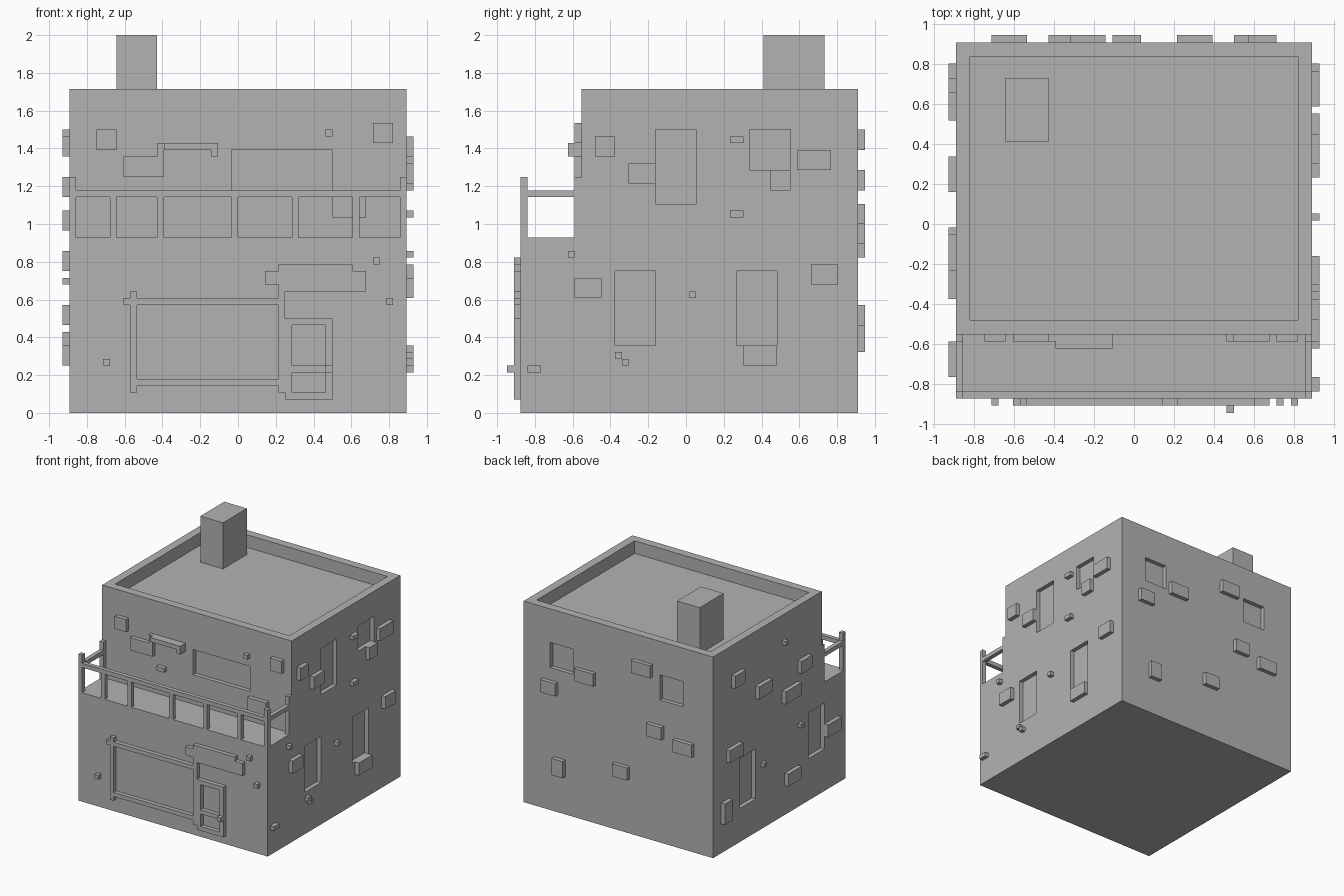
import bpy
import bmesh

cube = bpy.data.objects.get("Cube")
if cube:
    bpy.data.objects.remove(cube, do_unlink=True)

GREY = (0.45, 0.45, 0.45, 1)
plaster = bpy.data.materials.new("grey plaster")
plaster.use_nodes = True
plaster.diffuse_color = GREY
plaster.node_tree.nodes["Principled BSDF"].inputs["Base Color"].default_value = GREY

# Everything sits on a grid of small blocks; all sizes below are in blocks
BLOCK = 1 / 28
SIDE, FRONT, WALL, BACK = 25, -24, -15, 26
DECK, ROOF, TOP = 26, 45, 48
SUNK = 0.2  # how far trim is let into its wall

# Wall name: axis it faces along, direction, position
WALLS = {
    "front": ("y", -1, FRONT),
    "upper": ("y", -1, WALL),
    "back": ("y", 1, BACK),
    "right": ("x", 1, SIDE),
    "left": ("x", -1, -SIDE),
}


def place(x, y, z):
    """Grid position to model position."""
    return (x * BLOCK, (y - 0.5) * BLOCK, z * BLOCK)


def make_object(name, bm):
    bmesh.ops.recalc_face_normals(bm, faces=bm.faces)
    mesh = bpy.data.meshes.new(name)
    bm.to_mesh(mesh)
    bm.free()
    mesh.materials.append(plaster)
    obj = bpy.data.objects.new(name, mesh)
    bpy.context.collection.objects.link(obj)
    return obj


def boxes(name, spans):
    """One object made of boxes given as (x0, x1, y0, y1, z0, z1)."""
    bm = bmesh.new()
    for x0, x1, y0, y1, z0, z1 in spans:
        for v in bmesh.ops.create_cube(bm, size=1)["verts"]:
            v.co = place(x0 if v.co.x < 0 else x1,
                         y0 if v.co.y < 0 else y1,
                         z0 if v.co.z < 0 else z1)
    return make_object(name, bm)


def on_wall(wall, left, bottom, width, height, depth=SUNK, out=1):
    """Box on a wall, reaching depth into it and out from it."""
    axis, sign, pos = WALLS[wall]
    near, far = sorted((pos - sign * depth, pos + sign * out))
    right, top = left + width, bottom + height
    if axis == "y":
        return (left, right, near, far, bottom, top)
    return (near, far, left, right, bottom, top)


def frame(wall, left, bottom, width, height):
    """Four bars, one block wide, around a rectangle."""
    return [
        on_wall(wall, left, bottom, 1, height),
        on_wall(wall, left + width - 1, bottom, 1, height),
        on_wall(wall, left + 1, bottom, width - 2, 1),
        on_wall(wall, left + 1, bottom + height - 1, width - 2, 1),
    ]


def stones(wall, bricks, pebbles):
    """Raised bricks (left, bottom, width) and single-block pebbles (left, bottom)."""
    spans = [on_wall(wall, u, z, w, 3) for u, z, w in bricks]
    spans += [on_wall(wall, u, z, 1, 1) for u, z in pebbles]
    boxes(wall + "_wall_stones", spans)


# House body: stepped side profile extruded across the width
bm = bmesh.new()
profile = [(FRONT, 0), (BACK, 0), (BACK, TOP), (WALL, TOP), (WALL, DECK), (FRONT, DECK)]
face = bm.faces.new([bm.verts.new(place(-SIDE, y, z)) for y, z in profile])
moved = bmesh.ops.extrude_face_region(bm, geom=[face])["geom"]
bmesh.ops.translate(bm, vec=(2 * SIDE * BLOCK, 0, 0),
                    verts=[v for v in moved if isinstance(v, bmesh.types.BMVert)])
body = make_object("house_body", bm)

# Sunken roof and recessed windows: wall, left, bottom, width, height
windows = [
    ("upper", -1, 33, 15, 6),
    ("right", -4, 31, 6, 11),
    ("right", 10, 36, 6, 6),
    ("right", 8, 10, 6, 11),
    ("right", -10, 10, 6, 11),
    ("left", 10, 8, 6, 12),
    ("left", -16, 10, 6, 11),
    ("back", 12, 34, 6, 6),
    ("back", -17, 34, 6, 6),
]
cuts = [on_wall(*window, depth=1) for window in windows]
cuts.append((2 - SIDE, SIDE - 2, WALL + 2, BACK - 2, ROOF, TOP + 1))
cutter = boxes("recess_cutter", cuts)
cutter.hide_render = True
recess = body.modifiers.new("recesses", "BOOLEAN")
recess.operation = "DIFFERENCE"
recess.solver = "EXACT"
recess.object = cutter
bpy.context.view_layer.objects.active = body
bpy.ops.object.modifier_apply(modifier=recess.name)
bpy.data.objects.remove(cutter, do_unlink=True)

# Chimney
boxes("chimney", [(-18, -12, 12, 21, ROOF - SUNK, 56)])

# Balcony railing: front rail on balusters, then side rails and corner posts
rail, post_top = DECK + 6, DECK + 9
railing = [(1 - SIDE, SIDE - 1, FRONT, FRONT + 1, rail, rail + 1)]
for x in (-19, -12, -1, 8, 17):
    railing.append((x, x + 1, FRONT, FRONT + 1, DECK - SUNK, rail))
for x in (-SIDE, SIDE - 1):
    railing.append((x, x + 1, FRONT + 1, WALL - 1, rail, rail + 1))
    for y in (FRONT, WALL - 1):
        railing.append((x, x + 1, y, y + 1, DECK - SUNK, post_top))
boxes("balcony_railing", railing)

# Shop window frame with overshooting bars
boxes("shop_window_frame", [
    on_wall("front", -16, 3, 1, 15),
    on_wall("front", 6, 3, 1, 15),
    on_wall("front", -17, 16, 23, 1),
    on_wall("front", -15, 4, 21, 1),
])

# Door: two stacked panels framed by bars, with a knob
door = frame("front", 7, 6, 7, 8) + frame("front", 7, 2, 7, 5)
boxes("door_frame", door)
boxes("door_knob", [on_wall("front", 13, 6, 1, 1, out=2)])

# Sign board over the door, with side tabs
boxes("sign_board", [
    on_wall("front", 6, 18, 11, 4),
    on_wall("front", 4, 19, 2, 2),
    on_wall("front", 17, 18, 2, 3),
])

# Lamp bar above the balcony
boxes("lamp_bar", [
    on_wall("upper", -12, 38, 1, 2),
    on_wall("upper", -11, 39, 7, 1, out=2),
    on_wall("upper", -4, 38, 1, 2, out=2),
])

# Raised stones scattered over each wall
stones("front", [], [(20, 22), (22, 16), (-20, 7)])
stones("upper",
       [(-21, 39, 3), (-17, 35, 6), (14, 29, 5), (20, 40, 3)],
       [(13, 41), (-10, 32), (-9, 32)])
stones("right",
       [(-13, 38, 3), (-8, 34, 4), (13, 33, 3), (17, 36, 5),
        (19, 19, 4), (9, 7, 5), (-16, 17, 4)],
       [(7, 40), (8, 40), (7, 29), (8, 29), (-17, 23), (1, 17),
        (-10, 8), (-9, 7), (-23, 6), (-22, 6)])
stones("left",
       [(15, 38, 4), (5, 32, 5), (-6, 27, 6), (-10, 32, 4),
        (16, 21, 5), (-6, 7, 5), (-21, 13, 5)],
       [(-1, 41), (7, 15), (-7, 19)])
stones("back",
       [(16, 28, 4), (6, 33, 5), (-9, 39, 5), (-12, 25, 4),
        (-20, 23, 5), (-3, 13, 4)], [])
boxes("tall_wall_stones", [
    on_wall("left", 20, 7, 3, 5),
    on_wall("back", 14, 9, 3, 4),
])
